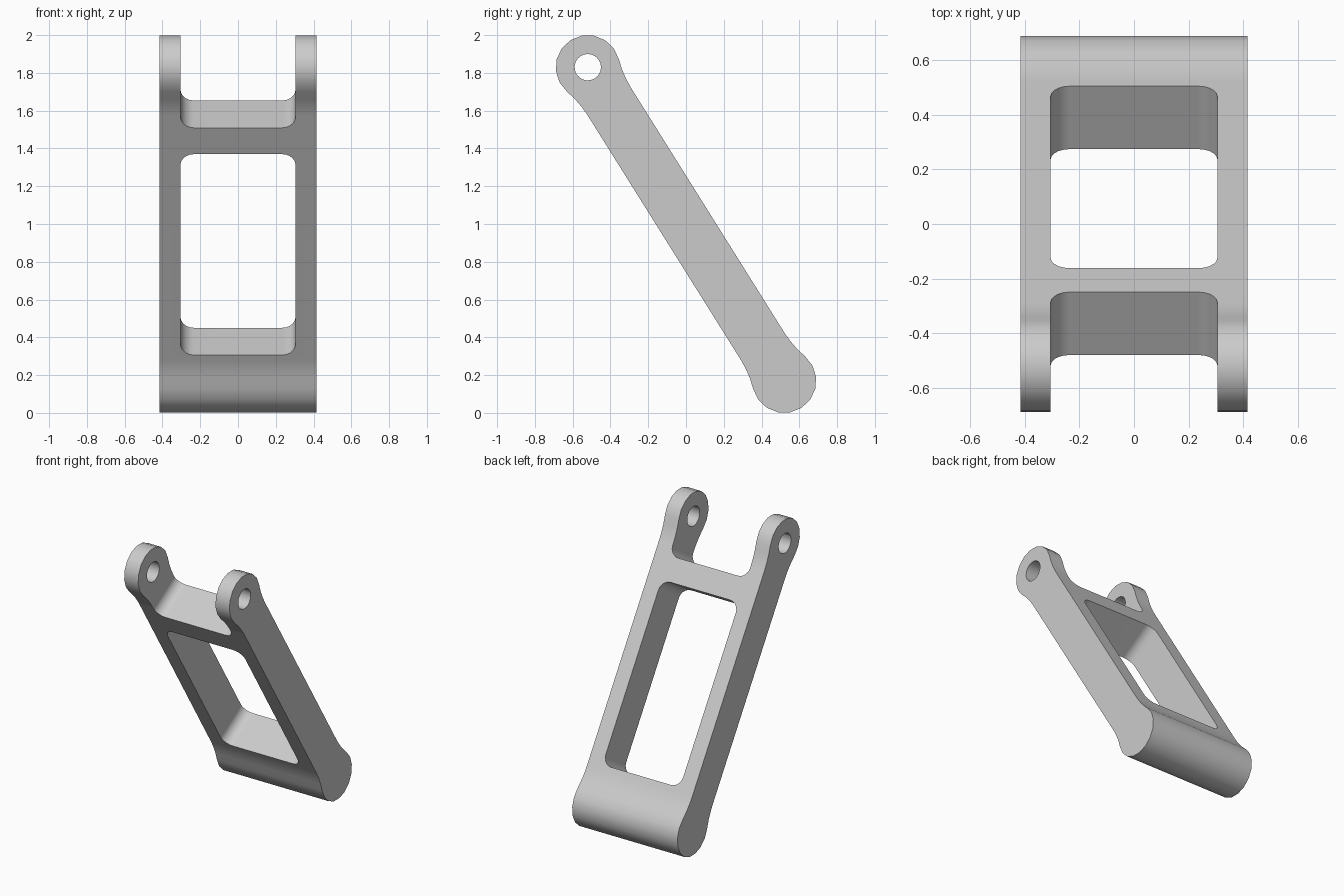
import bpy, bmesh
from math import pi, acos, cos, sin, sqrt
from mathutils import Vector

default = bpy.data.objects.get("Cube")
if default:
    bpy.data.objects.remove(default)

# Main sizes
TOP = Vector((0, -0.52, 1.83))      # pivot centre at the forked end
END = Vector((0, 0.52, 0.17))       # centre of the solid round end
R, HALF_T, HALF_W, GAP = 0.17, 0.136, 0.415, 0.305
FILLET = 0.54
ALONG = (END - TOP).normalized()
ACROSS = Vector((0, -ALONG.z, ALONG.y))
LENGTH = (END - TOP).length

grey = bpy.data.materials.new("light_grey")
grey.use_nodes = True
grey.diffuse_color = (0.6, 0.6, 0.6, 1)
grey.node_tree.nodes["Principled BSDF"].inputs["Base Color"].default_value = (0.6, 0.6, 0.6, 1)


def place(x, u, v):
    """Point at x, distance u along the arm and v across its thickness."""
    return TOP + ALONG * u + ACROSS * v + Vector((x, 0, 0))


def prism(name, base, offset):
    """Closed solid swept from a flat outline by an offset."""
    bm = bmesh.new()
    face = bm.faces.new([bm.verts.new(p) for p in base])
    swept = bmesh.ops.extrude_face_region(bm, geom=[face])["geom"]
    bmesh.ops.translate(bm, vec=offset, verts=[g for g in swept if isinstance(g, bmesh.types.BMVert)])
    bmesh.ops.recalc_face_normals(bm, faces=bm.faces)
    mesh = bpy.data.meshes.new(name)
    bm.to_mesh(mesh)
    bm.free()
    mesh.materials.append(grey)
    obj = bpy.data.objects.new(name, mesh)
    bpy.context.collection.objects.link(obj)
    return obj


def arc(cu, cv, r, a0, a1, n):
    return [(cu + r * cos(a0 + (a1 - a0) * i / n), cv + r * sin(a0 + (a1 - a0) * i / n))
            for i in range(n + 1)]


# Side profile: two round ends blended into a straight bar
neck = sqrt((R + FILLET) ** 2 - (HALF_T + FILLET) ** 2)
touch = acos(neck / (R + FILLET))
half = (arc(neck, HALF_T + FILLET, FILLET, -pi / 2, touch - pi, 3)
        + arc(0, 0, R, touch, 2 * pi - touch, 10)[1:-1]
        + arc(neck, -HALF_T - FILLET, FILLET, pi - touch, pi / 2, 3))
profile = half + [(LENGTH - u, -v) for u, v in half]
arm = prism("link_arm", [place(-HALF_W, u, v) for u, v in profile], Vector((2 * HALF_W, 0, 0)))


def opening(name, u0, u1, r=0.07):
    """Rounded rectangular cutter through the thickness of the arm."""
    x = GAP - r
    corners = [(u1 - r, x, 0), (u1 - r, -x, 1), (u0 + r, -x, 2), (u0 + r, x, 3)]
    outline = []
    for u, cx, q in corners:
        outline += arc(u, cx, r, q * -pi / 2 + pi / 2, q * -pi / 2, 5)
    return prism(name, [place(px, u, -0.4) for u, px in outline], ACROSS * 0.8)


# Central window, fork gap and pivot hole
cutters = [
    opening("window_cutter", 0.458, 1.713),
    opening("fork_gap_cutter", -0.5, 0.293),
    prism("pivot_hole_cutter", [place(-0.6, u, v) for u, v in arc(0, 0, 0.07, 0, 2 * pi, 20)[:-1]],
          Vector((1.2, 0, 0))),
]

bpy.ops.object.select_all(action='DESELECT')
bpy.context.view_layer.objects.active = arm
arm.select_set(True)
for cutter in cutters:
    mod = arm.modifiers.new("cut", 'BOOLEAN')
    mod.operation, mod.solver, mod.object = 'DIFFERENCE', 'EXACT', cutter
    bpy.ops.object.modifier_apply(modifier=mod.name)
    bpy.data.objects.remove(cutter)

# Smooth curved walls, crisp edges, flat planes kept flat
bpy.ops.object.shade_smooth_by_angle(angle=pi / 6)
normals = arm.modifiers.new("flat_planes", 'WEIGHTED_NORMAL')
normals.keep_sharp = True
